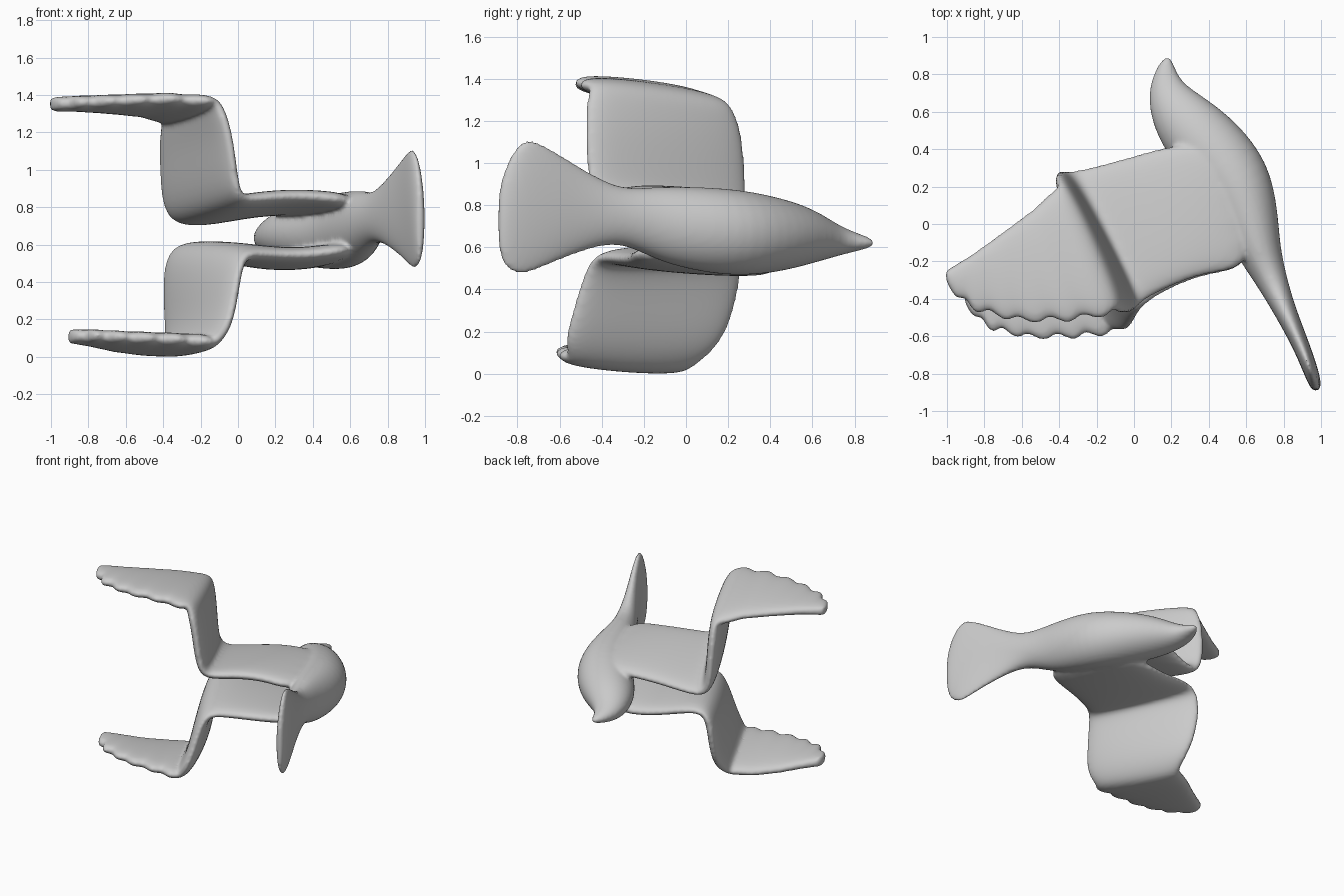
import bpy, bmesh, math
from mathutils import Vector as V

if "Cube" in bpy.data.objects:
    bpy.data.objects.remove(bpy.data.objects["Cube"])


def loft(name, rings):
    """Closed skin through equal-length point rings, capped at both ends."""
    bm = bmesh.new()
    rows = [[bm.verts.new(p) for p in r] for r in rings]
    n = len(rows[0])
    for a, b in zip(rows, rows[1:]):
        for k in range(n):
            bm.faces.new((a[k], a[(k + 1) % n], b[(k + 1) % n], b[k]))
    bm.faces.new(rows[0])
    bm.faces.new(rows[-1][::-1])
    bmesh.ops.recalc_face_normals(bm, faces=bm.faces[:])
    me = bpy.data.meshes.new(name)
    bm.to_mesh(me)
    bm.free()
    ob = bpy.data.objects.new(name, me)
    bpy.context.collection.objects.link(ob)
    return ob


def along(points, t):
    """Point at fraction t of a polyline."""
    s = t * (len(points) - 1)
    i = min(int(s), len(points) - 2)
    return V(points[i]).lerp(V(points[i + 1]), s - i)


def body(stations):
    """Elliptical sections: centre x, y, z, half width, half height."""
    rings = []
    for i, (x, y, z, w, h) in enumerate(stations):
        a, b = stations[max(i - 1, 0)], stations[min(i + 1, len(stations) - 1)]
        side = V((b[1] - a[1], a[0] - b[0], 0)).normalized()
        rings.append([V((x, y, z)) + side * w * 1.06 * math.cos(k * math.pi / 6)
                      + V((0, 0, h * 1.06 * math.sin(k * math.pi / 6))) for k in range(12)])
    return loft("body", rings)


def wing(name, arm, lead, trail):
    """Thin folded plate: arm holds leading/trailing pairs, the hand is fanned and scalloped."""
    pairs = []
    for l, t in arm:
        l, t = V(l), V(t)
        grow = (t - l).normalized() * 0.03
        pairs.append((l - grow, t + grow))
    steps = 24
    for i in range(steps + 1):
        u = i / steps
        l, t = along(lead, u), along(trail, u)
        scallop = 0.05 * abs(math.sin(6 * math.pi * u)) - 0.005
        pairs.append((l, t + (t - l).normalized() * scallop))
    mids = [(l + t) / 2 for l, t in pairs]
    rings = []
    for i, (l, t) in enumerate(pairs):
        d = mids[min(i + 1, len(mids) - 1)] - mids[max(i - 1, 0)]
        n = d.cross(t - l).normalized()
        thick = 0.056 if i < len(arm) else 0.056 - 0.018 * (i - len(arm)) / steps
        ring = []
        for k in range(14):
            a = k * math.pi / 7
            s = math.sin(a)
            ring.append(l.lerp(t, 0.5 - 0.5 * math.cos(a))
                        + n * thick * math.copysign(abs(s) ** 0.6, s))
        rings.append(ring)
    return loft(name, rings)


# beak, head, trunk and vertical tail fan in one skin
parts = [body([
    (0.18, 0.90, 0.62, 0.018, 0.018), (0.165, 0.80, 0.625, 0.065, 0.045),
    (0.175, 0.70, 0.635, 0.11, 0.08), (0.25, 0.57, 0.655, 0.165, 0.135),
    (0.40, 0.41, 0.66, 0.20, 0.18), (0.55, 0.23, 0.67, 0.195, 0.205),
    (0.62, 0.02, 0.69, 0.155, 0.195), (0.67, -0.15, 0.715, 0.115, 0.17),
    (0.74, -0.31, 0.75, 0.08, 0.12), (0.81, -0.47, 0.775, 0.057, 0.18),
    (0.89, -0.64, 0.795, 0.045, 0.27), (0.94, -0.77, 0.80, 0.04, 0.335),
    (0.965, -0.845, 0.75, 0.035, 0.26), (0.98, -0.895, 0.72, 0.02, 0.16)])]

# upper wing: inner panel, upright panel, scalloped hand
parts.append(wing("upper_wing", [
    ((0.54, 0.40, 0.79), (0.66, -0.22, 0.83)),
    ((0.25, 0.42, 0.80), (0.42, -0.235, 0.86)),
    ((0.0, 0.345, 0.775), (0.22, -0.30, 0.86)),
    ((-0.24, 0.28, 0.72), (0.06, -0.38, 0.84)),
    ((-0.355, 0.265, 0.735), (0.01, -0.43, 0.855)),
    ((-0.395, 0.27, 0.85), (-0.015, -0.455, 0.94)),
    ((-0.40, 0.26, 1.05), (-0.04, -0.46, 1.15)),
    ((-0.40, 0.24, 1.18), (-0.075, -0.46, 1.29))],
    [(-0.40, 0.225, 1.265), (-0.54, 0.09, 1.31), (-0.71, -0.04, 1.33),
     (-0.87, -0.16, 1.345), (-1.01, -0.25, 1.35)],
    [(-0.10, -0.465, 1.365), (-0.36, -0.50, 1.38), (-0.62, -0.50, 1.37),
     (-0.85, -0.44, 1.36), (-1.005, -0.31, 1.35)]))

# lower wing: same layout folded downwards
parts.append(wing("lower_wing", [
    ((0.54, 0.39, 0.54), (0.66, -0.22, 0.59)),
    ((0.25, 0.42, 0.49), (0.42, -0.24, 0.545)),
    ((0.0, 0.34, 0.52), (0.22, -0.31, 0.545)),
    ((-0.24, 0.275, 0.59), (0.08, -0.39, 0.555)),
    ((-0.345, 0.25, 0.575), (0.03, -0.44, 0.535)),
    ((-0.385, 0.245, 0.46), (0.0, -0.48, 0.44)),
    ((-0.38, 0.205, 0.26), (-0.025, -0.53, 0.27)),
    ((-0.37, 0.13, 0.12), (-0.06, -0.56, 0.15))],
    [(-0.39, 0.04, 0.037), (-0.54, -0.04, 0.037), (-0.68, -0.15, 0.055),
     (-0.80, -0.25, 0.085), (-0.91, -0.34, 0.11)],
    [(-0.11, -0.57, 0.08), (-0.33, -0.59, 0.095), (-0.57, -0.59, 0.105),
     (-0.77, -0.54, 0.115), (-0.91, -0.41, 0.11)]))

# blend the parts into one soft, sculpted surface
bpy.ops.object.select_all(action='DESELECT')
for p in parts:
    p.select_set(True)
bird = parts[0]
bpy.context.view_layer.objects.active = bird
bpy.ops.object.join()
bird.name = "bird"
bird.modifiers.new("round", 'SUBSURF').levels = 2
bird.modifiers["round"].render_levels = 2
rm = bird.modifiers.new("fuse", 'REMESH')
rm.mode, rm.voxel_size, rm.use_smooth_shade = 'VOXEL', 0.013, True
sm = bird.modifiers.new("soften", 'SMOOTH')
sm.factor, sm.iterations = 0.5, 8
bpy.ops.object.shade_smooth()
